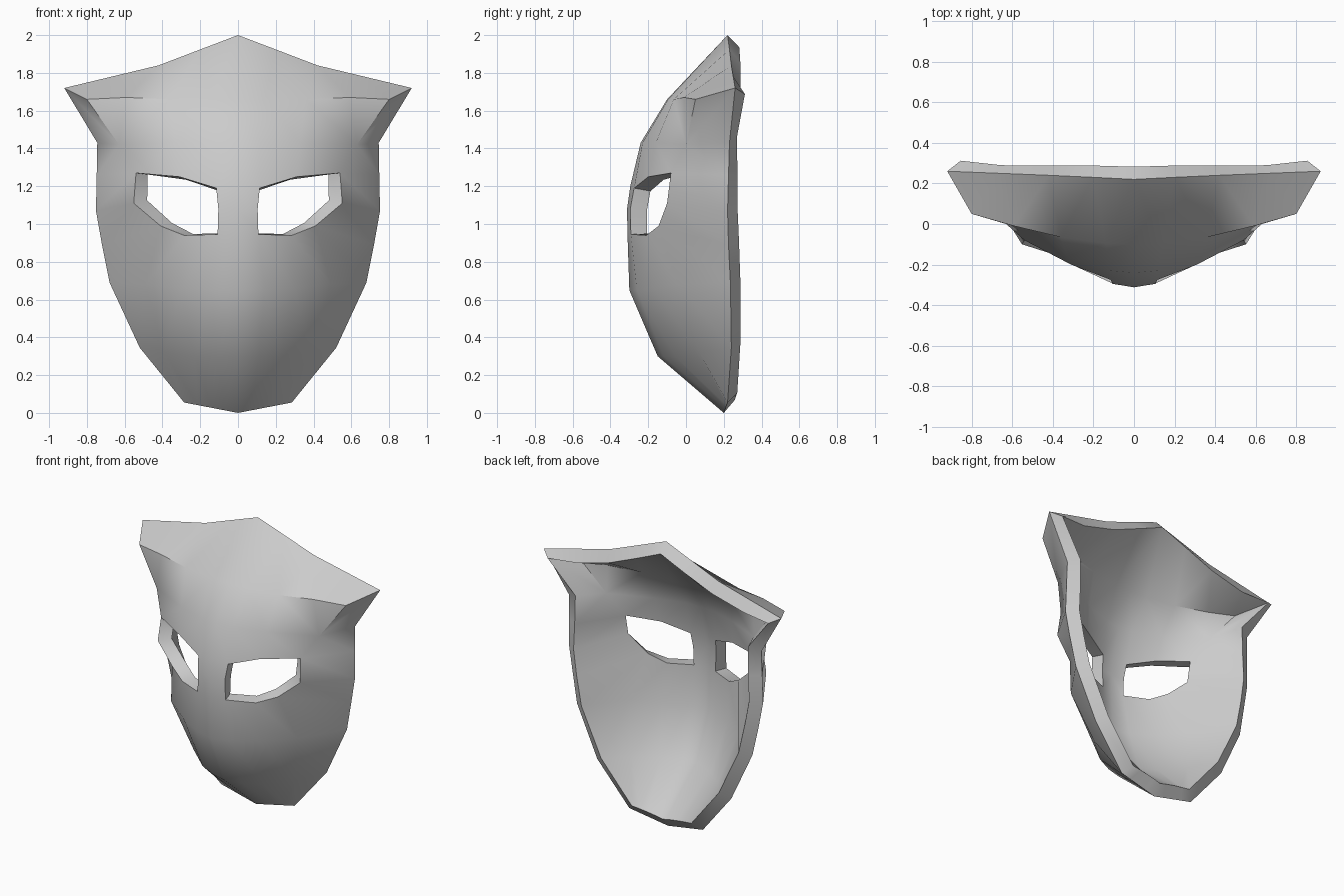
import bpy, bmesh

if "Cube" in bpy.data.objects:
    bpy.data.objects.remove(bpy.data.objects["Cube"])

# Right half of the face: rows run from the top edge to the chin,
# columns from the centre line out to the rim
TOP = [(0, .22, 2), (.2, .23, 1.924), (.42, .24, 1.84), (.67, .25, 1.78), (.92, .26, 1.72)]
BROW = [(0, -.1, 1.66), (.14, -.095, 1.66), (.36, -.065, 1.66), (.59, -.01, 1.67), (.8, .05, 1.66)]
FOREHEAD = [(0, -.24, 1.43), (.12, -.23, 1.43), (.33, -.16, 1.43), (.63, 0, 1.42), (.745, .23, 1.43)]
EYE_TOP = [(0, -.295, 1.2), (.115, -.275, 1.19), (.31, -.2, 1.25), (.54, -.08, 1.27), (.748, .225, 1.26)]
EYE_MID = [(0, -.312, 1.08), (.104, -.295, 1.08), None, (.552, -.1, 1.11), (.752, .22, 1.07)]
EYE_LOW = [(0, -.31, .95), (.108, -.292, .945), (.285, -.21, .94), (.41, -.145, .99), (.72, .225, .89)]
CHEEK = [(0, -.3, .65), (.14, -.26, .65), (.3, -.175, .66), (.49, -.04, .68), (.68, .235, .69)]
MOUTH = [(0, -.15, .3), (.11, -.12, .3), (.23, -.06, .3), (.39, .07, .32), (.52, .24, .345)]
CHIN = [(.285 * t, .2 + .02 * t, .055 * t) for t in (0, .25, .5, .75, 1)]
ROWS = [TOP, BROW, FOREHEAD, EYE_TOP, EYE_MID, EYE_LOW, CHEEK, MOUTH, CHIN]

bm = bmesh.new()
v = [[bm.verts.new(p) if p else None for p in row] for row in ROWS]
for i in range(len(v) - 1):
    for j in range(4):
        if i == 1 and j == 3:
            continue                      # replaced by the horn below
        quad = (v[i][j], v[i + 1][j], v[i + 1][j + 1], v[i][j + 1])
        if all(quad):                     # the missing vertex leaves the eye hole
            bm.faces.new(quad)

# Horn at the temple: folded underside and the face in front of it
bm.faces.new((v[1][3], v[2][3], v[1][4]))
bm.faces.new((v[0][4], v[1][4], v[2][3], v[2][4]))

mesh = bpy.data.meshes.new("mask")
bm.to_mesh(mesh)
bm.free()
mask = bpy.data.objects.new("mask", mesh)
bpy.context.collection.objects.link(mask)
bpy.context.view_layer.objects.active = mask
mask.select_set(True)

# Mirror to the left side and give the shell its thickness
mirror = mask.modifiers.new("mirror", 'MIRROR')
mirror.use_clip = True
shell = mask.modifiers.new("shell", 'SOLIDIFY')
shell.thickness = .09
shell.offset = -1
for name in ("mirror", "shell"):
    bpy.ops.object.modifier_apply(modifier=name)

# Smooth face with crisp rim, eye holes and horns
bpy.ops.object.shade_smooth_by_angle(angle=.75)
